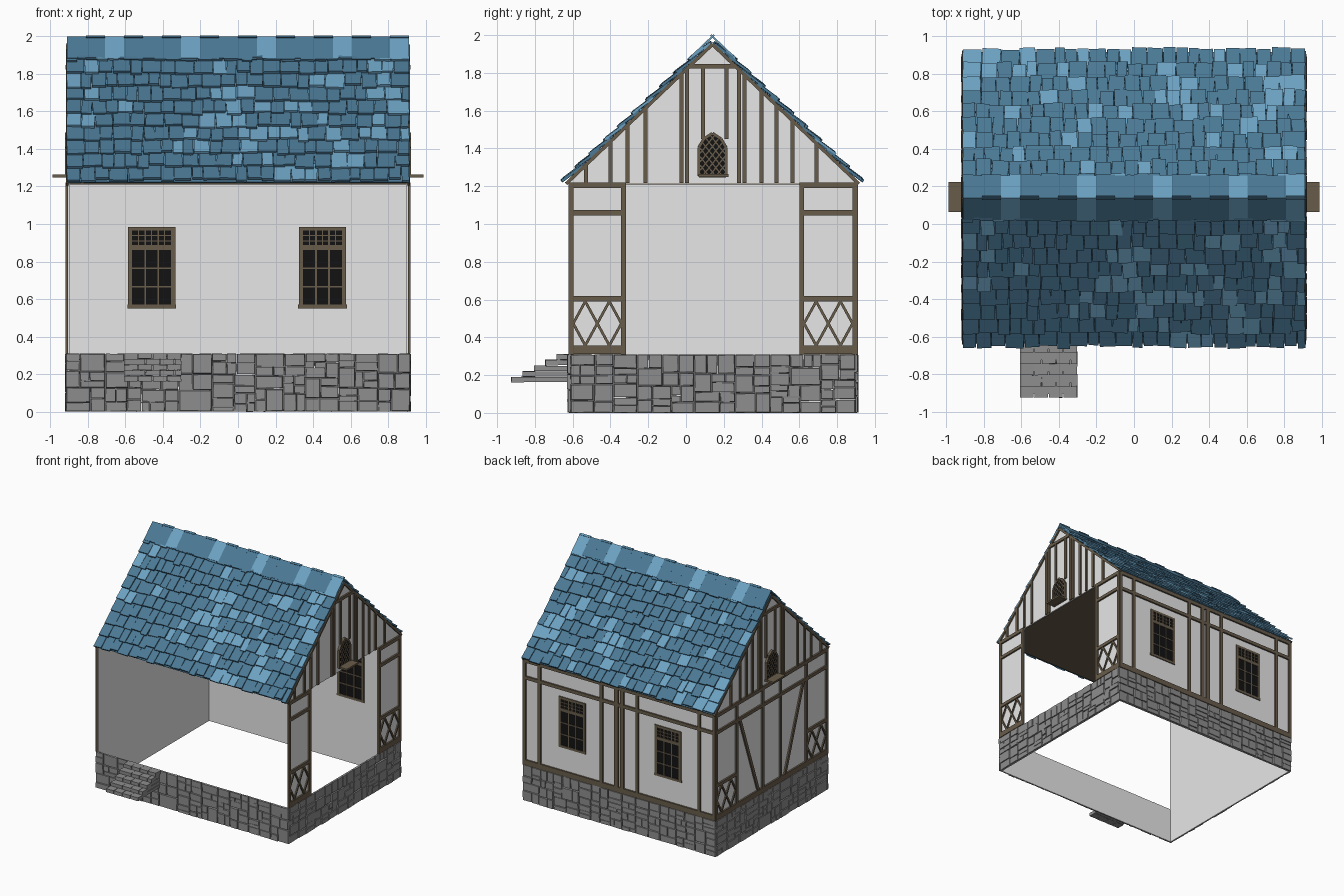
import bpy, bmesh, math, random
from mathutils import Matrix, Vector

if "Cube" in bpy.data.objects:
    bpy.data.objects.remove(bpy.data.objects["Cube"])

random.seed(4)

def mat(name, r, g, b):
    m = bpy.data.materials.new(name)
    m.diffuse_color = (r, g, b, 1)
    m.use_nodes = True
    m.node_tree.nodes["Principled BSDF"].inputs["Base Color"].default_value = m.diffuse_color
    return m

PLASTER = mat("plaster", .80, .80, .80)
TIMBER = mat("timber_brown", .140, .108, .070)
STONE = mat("stone_grey", .27, .27, .27)
BLUE = mat("roof_blue", .070, .190, .300)
LIGHT = mat("roof_light_blue", .150, .360, .540)
GLASS = mat("dark_glass", .006, .006, .006)

def frame(origin, u, v, n):
    """Local axes: u along the wall, v up it, n outward."""
    return Matrix.Translation(origin) @ Matrix((u, v, n)).transposed().to_4x4()

def box(bm, M, c, size, rot=Matrix(), taper=1.0, jit=0.0, mi=0):
    verts = bmesh.ops.create_cube(bm, size=1)["verts"]
    for vert in verts:
        p = vert.co.copy()
        if p.z > 0:
            p.x *= taper
            p.y *= taper
        p = Vector([a * b + random.uniform(-jit, jit) for a, b in zip(p, size)])
        vert.co = M @ (Vector(c) + rot @ p)
    for f in {f for vert in verts for f in vert.link_faces}:
        f.material_index = mi

def beam(bm, M, p, q, w, depth=.014, n=.007):
    """Straight timber between two points of a wall plane."""
    p, q = Vector(p), Vector(q)
    d, m = q - p, (p + q) / 2
    box(bm, M, (m.x, m.y, n), (d.length, w, depth),
        Matrix.Rotation(math.atan2(d.y, d.x), 4, 'Z'))

def prism(bm, M, pts, depth, n=0):
    """Flat polygon with thickness on a wall plane."""
    a = [bm.verts.new(M @ Vector((u, v, n - depth / 2))) for u, v in pts]
    b = [bm.verts.new(M @ Vector((u, v, n + depth / 2))) for u, v in pts]
    bm.faces.new(a)
    bm.faces.new(b)
    for i in range(len(a)):
        j = (i + 1) % len(a)
        bm.faces.new((a[i], a[j], b[j], b[i]))

def finish(bm, name, *mats):
    bmesh.ops.recalc_face_normals(bm, faces=bm.faces)
    me = bpy.data.meshes.new(name)
    bm.to_mesh(me)
    bm.free()
    for m in mats:
        me.materials.append(m)
    ob = bpy.data.objects.new(name, me)
    bpy.context.collection.objects.link(ob)

# Main dimensions
X, Y0, Y1, TOP = .905, -.612, .897, 1.215
YC, ZR, HALF = .14, 1.955, .78
SLOPE = (ZR - 1.212) / HALF
def roof_z(y):
    return ZR - abs(y - YC) * SLOPE

I = Matrix()
RIGHT = frame((X, 0, 0), (0, 1, 0), (0, 0, 1), (1, 0, 0))
LEFT = frame((-X, 0, 0), (0, 1, 0), (0, 0, 1), (-1, 0, 0))
BACK = frame((0, Y1, 0), (1, 0, 0), (0, 0, 1), (0, 1, 0))
FRONT = frame((0, Y0, 0), (1, 0, 0), (0, 0, 1), (0, -1, 0))

# Plaster walls: front and right middle stay open above the base
bm = bmesh.new()
def wall(M, u0, u1, z1):
    box(bm, M, ((u0 + u1) / 2, z1 / 2, -.003), (u1 - u0, z1, .006))
wall(FRONT, -X, X, .305)
wall(BACK, -X, X, TOP)
wall(LEFT, Y0, Y1, TOP)
wall(RIGHT, Y0, -.32, TOP)
wall(RIGHT, -.32, .60, .305)
wall(RIGHT, .60, Y1, TOP)
for M in (LEFT, RIGHT):
    prism(bm, M, [(YC - .77, TOP), (YC + .77, TOP), (YC, ZR + .01)], .006, -.003)
finish(bm, "plaster_walls", PLASTER)

# Attic floor
bm = bmesh.new()
box(bm, I, (0, (Y0 + Y1) / 2, TOP), (2 * X - .01, Y1 - Y0, .01))
finish(bm, "attic_floor", TIMBER)

# Stone base: each side is split into random blocks
def split(u0, v0, u1, v1):
    w, h = u1 - u0, v1 - v0
    if w > random.uniform(.09, .2):
        if w > h * 1.1 or h < .08:
            m = u0 + w * random.uniform(.35, .65)
            return split(u0, v0, m, v1) + split(m, v0, u1, v1)
    if h > random.uniform(.06, .13):
        m = v0 + h * random.uniform(.35, .65)
        return split(u0, v0, u1, m) + split(u0, m, u1, v1)
    return [(u0, v0, u1, v1)]

bm = bmesh.new()
for M, a, b in ((FRONT, -.918, .918), (BACK, -.918, .918), (LEFT, Y0, Y1), (RIGHT, Y0, Y1)):
    for u0, v0, u1, v1 in split(a, 0, b, .31):
        d = random.uniform(.010, .016)
        box(bm, M, ((u0 + u1) / 2, (v0 + v1) / 2, d / 2),
            (u1 - u0 - .002, v1 - v0 - .002, d), taper=.93, jit=.0015)
finish(bm, "stone_base", STONE)

# Brick steps
bm = bmesh.new()
for k in range(5):
    y, z = -.925 + .06 * k, .176 + .03 * k
    box(bm, I, (-.455, (y - .61) / 2 + .01, z), (.295, -.63 - y, .026))
    cuts = [-.61] + [-.61 + .0775 * (i + .5 * (k % 2)) for i in range(1, 4)] + [-.30]
    for a, b in zip(cuts, cuts[1:]):
        box(bm, I, ((a + b) / 2, y + .033, z), (b - a - .005, .066, .029), jit=.001)
finish(bm, "brick_steps", STONE)

# Timber frame of the walls
bm = bmesh.new()
RAILS = ((1.205, .03), (1.06, .028), (.605, .028), (.333, .045))
def end_panel(M, a, b):
    for u in (a + .013, b - .013):
        beam(bm, M, (u, .31), (u, 1.22), .026)
    for z, w in RAILS:
        beam(bm, M, (a, z), (b, z), w)
    lo, hi, mid, w = .357, .59, .4735, (b - a - .05) / 4
    for i in range(4):      # two diamonds side by side
        u0, u1 = a + .025 + i * w, a + .025 + (i + 1) * w
        for end in (lo, hi):
            s, e = (mid, end) if i % 2 == 0 else (end, mid)
            beam(bm, M, (u0, s), (u1, e), .014, .010, .005)
for M in (LEFT, RIGHT):
    end_panel(M, -.622, -.317)
    end_panel(M, .60, .907)
for z, w in RAILS[:2] + RAILS[3:]:
    beam(bm, LEFT, (-.32, z), (.60, z), w)
    beam(bm, BACK, (-.915, z), (.915, z), w)
for u in (.02, .26):
    beam(bm, LEFT, (u, .31), (u, 1.22), .026)
beam(bm, LEFT, (.57, 1.05), (.32, .35), .026, .012, .006)
beam(bm, LEFT, (-.29, 1.05), (-.04, .35), .026, .012, .006)
for s in (-1, 1):
    for u, w in ((.902, .026), (.76, .026), (.17, .026), (.028, .035)):
        beam(bm, BACK, (s * u, .31), (s * u, 1.22), w)
finish(bm, "wall_timbers", TIMBER)

# Gable timbers: studs, collar beam and edge rafters
bm = bmesh.new()
for M in (LEFT, RIGHT):
    for y in (-.53, -.40, -.31, -.215, -.025, .005, .09, .215, .28, .31, .40, .48, .565, .69):
        top = min(roof_z(y) - .005, 1.835)
        beam(bm, M, (y, 1.45 if .06 < y < .22 else 1.217), (y, top), .021, .012, .006)
    beam(bm, M, (.01, 1.835), (.27, 1.835), .026)
    for s in (-1, 1):
        beam(bm, M, (YC + s * .775, roof_z(YC + .775) - .004), (YC, ZR - .004), .018, .014, .005)
finish(bm, "gable_timbers", TIMBER)

# Back windows, visible from both sides
glass, bars = bmesh.new(), bmesh.new()
for c in (-.46, .45):
    box(glass, BACK, (c, .77, -.003), (.23, .42, .012))
    def bar(p, q, w):
        beam(bars, BACK, (c + p[0], p[1]), (c + q[0], q[1]), w, .022, -.003)
    for s in (-.115, .115):
        bar((s, .56), (s, .985), .022)
    for z, w, h in ((.56, .26, .02), (.975, .25, .02), (.875, .25, .026)):
        bar((-w / 2, z), (w / 2, z), h)
    for i in range(1, 6):
        u = -.104 + .208 * i / 6
        bar((u, .56 if i % 2 == 0 else .88), (u, .97), .009 if i % 2 == 0 else .006)
    for z, w in ((.765, .009), (.665, .009), (.91, .006), (.938, .006)):
        bar((-.11, z), (.11, z), w)
finish(glass, "back_window_glass", GLASS)
finish(bars, "back_window_frames", TIMBER)

# Pointed gable windows with diagonal lattice and sill
glass, bars = bmesh.new(), bmesh.new()
shape = [(-.072, 1.255), (.072, 1.255), (.072, 1.405), (.045, 1.45), (0, 1.48), (-.045, 1.45), (-.072, 1.405)]
def inside(u, v):
    edge = zip(shape, shape[1:] + shape[:1])
    return all((q[0] - p[0]) * (v - p[1]) - (q[1] - p[1]) * (u - p[0]) > 0 for p, q in edge)
for M in (LEFT, RIGHT):
    pts = [(YC + u, v) for u, v in shape]
    prism(glass, M, pts, .009, .0045)
    for p, q in zip(pts, pts[1:] + pts[:1]):
        beam(bars, M, p, q, .016, .018, .009)
    for k in range(-8, 9):
        for s in (-1, 1):
            line = [(t / 500, 1.365 + k * .045 + s * 1.25 * t / 500) for t in range(-36, 37)]
            hit = [p for p in line if inside(*p)]
            if len(hit) > 4:
                (a, b), (c, d) = hit[0], hit[-1]
                beam(bars, M, (YC + a, b), (YC + c, d), .007, .006, .010)
    box(bars, M, (.145, 1.256, .042), (.16, .015, .085))
finish(glass, "gable_window_glass", GLASS)
finish(bars, "gable_window_frames", TIMBER)

# Roof: base slabs, staggered tiles and ridge caps
slab, tiles, ridge = bmesh.new(), bmesh.new(), bmesh.new()
L = math.hypot(HALF, HALF * SLOPE)
cs, sn = HALF / L, HALF * SLOPE / L
for s in (-1, 1):
    M = frame((0, YC + s * HALF, 1.212), (1, 0, 0), (0, -s * cs, sn), (0, s * sn, cs))
    box(slab, M, (0, L / 2 + .005, .003), (1.82, L - .01, .006))
    for row in range(10):
        u = -.915
        while u < .91:
            w = random.uniform(.055, .105)
            if u + w > .875:
                w = .913 - u
            d = .008 + row * .103 + random.uniform(-.014, .012)
            ln = min(.14, L - d)
            rot = Matrix.Rotation(-.12, 4, 'X') @ Matrix.Rotation(random.uniform(-.05, .05), 4, 'Z')
            box(tiles, M, (u + w / 2, d + ln / 2, .015 + random.uniform(-.002, .004)),
                (w - .004, ln, .014), rot, jit=.001, mi=int(random.random() < .2))
            u += w
    for i in range(18):
        box(ridge, M, (-.91 + (i + .5) * 1.82 / 18, L - .052, .027),
            (.101, .164 + .016 * (i % 2), .010), mi=int(i % 4 == 2 or i == 17))
finish(slab, "roof_slabs", BLUE)
finish(tiles, "roof_tiles", BLUE, LIGHT)
finish(ridge, "ridge_caps", BLUE, LIGHT)
